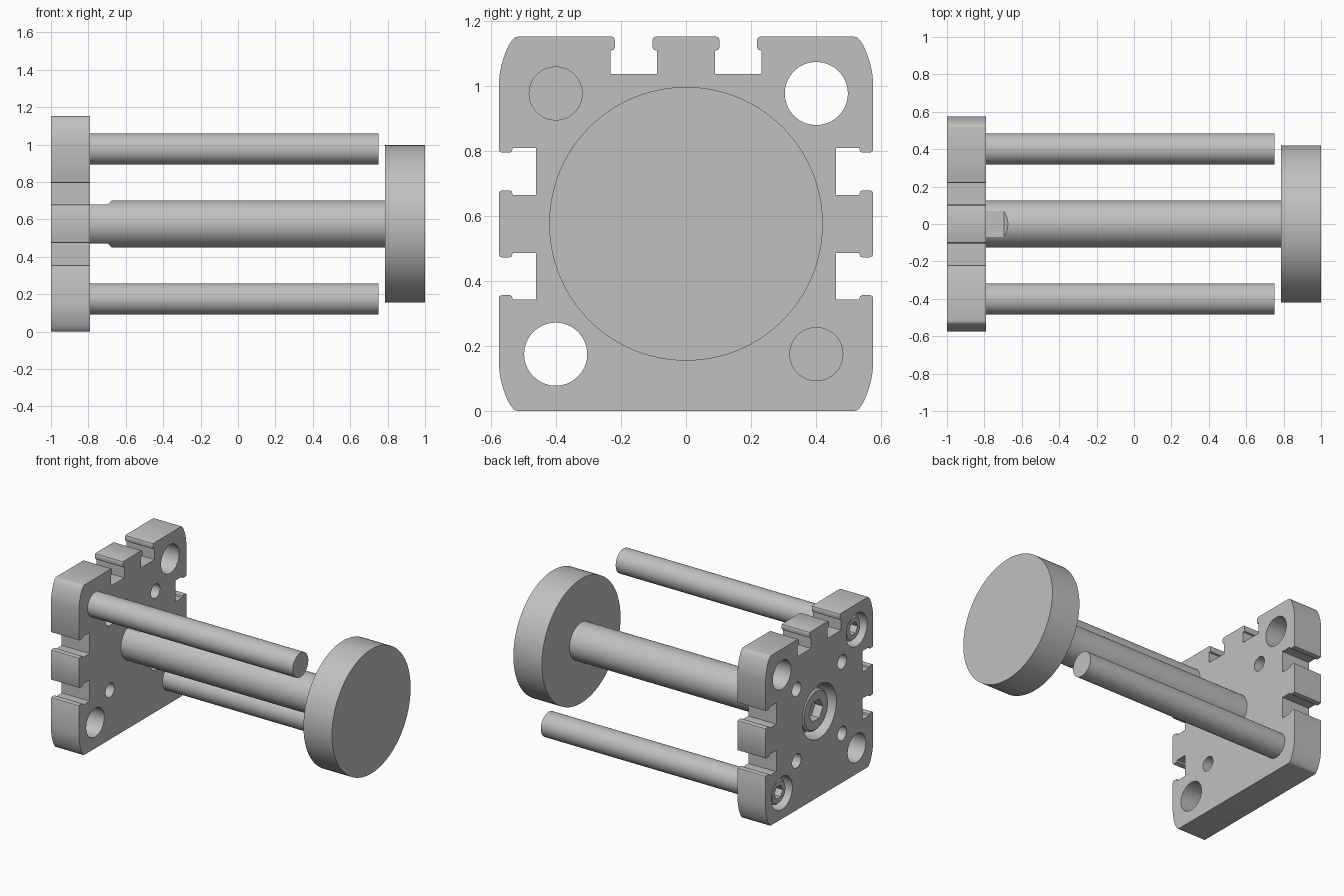
import bpy, bmesh, math
from mathutils import Matrix

cube = bpy.data.objects.get("Cube")
if cube:
    bpy.data.objects.remove(cube)

H = 0.576                 # half size of the plate, also the axis height
BACK, FACE = -1.0, -0.79  # plate end planes along x
CORNER = 0.401            # offset of the corner holes and rods

steel = bpy.data.materials.new("plain_grey")
steel.use_nodes = True
grey = (0.53, 0.53, 0.53, 1)
steel.diffuse_color = grey
steel.node_tree.nodes["Principled BSDF"].inputs["Base Color"].default_value = grey


def finish(name, bm):
    bmesh.ops.recalc_face_normals(bm, faces=bm.faces)
    mesh = bpy.data.meshes.new(name)
    bm.to_mesh(mesh)
    bm.free()
    ob = bpy.data.objects.new(name, mesh)
    bpy.context.collection.objects.link(ob)
    mesh.materials.append(steel)
    return ob


def rod(name, r, x0, x1, y=0, z=0, sides=64, chamfer=0):
    """Cylinder along x; y and z are measured from the plate centre."""
    bm = bmesh.new()
    place = Matrix.Translation(((x0 + x1) / 2, y, z + H)) @ Matrix.Rotation(math.pi / 2, 4, 'Y')
    bmesh.ops.create_cone(bm, cap_ends=True, segments=sides, radius1=r, radius2=r,
                          depth=x1 - x0, matrix=place)
    if chamfer:
        rim = [e for e in bm.edges if all(v.co.x < x0 + 1e-4 for v in e.verts)]
        bmesh.ops.bevel(bm, geom=rim, offset=chamfer, segments=1, affect='EDGES')
    return finish(name, bm)


def prism(name, points, axis, a, b):
    """Extrude a 2D outline: axis X takes (y, z), axis Y takes (x, z)."""
    bm = bmesh.new()
    if axis == 'X':
        verts = [bm.verts.new((a, p, q + H)) for p, q in points]
        move = (b - a, 0, 0)
    else:
        verts = [bm.verts.new((p, a, q + H)) for p, q in points]
        move = (0, b - a, 0)
    face = bm.faces.new(verts)
    out = bmesh.ops.extrude_face_region(bm, geom=[face])
    bmesh.ops.translate(bm, vec=move, verts=[g for g in out["geom"] if isinstance(g, bmesh.types.BMVert)])
    return finish(name, bm)


def cut(ob, cutter):
    cutter.hide_render = True
    mod = ob.modifiers.new("cut", 'BOOLEAN')
    mod.operation = 'DIFFERENCE'
    mod.solver = 'EXACT'
    mod.object = cutter
    bpy.context.view_layer.objects.active = ob
    bpy.ops.object.modifier_apply(modifier=mod.name)
    bpy.data.objects.remove(cutter)


# Plate outline, built for the +y half and mirrored
def slot(centre):
    """T-slot as (position along edge, depth) pairs."""
    half = [(0.068, 0), (0.061, 0.003), (0.058, 0.01), (0.058, 0.033),
            (0.061, 0.04), (0.072, 0.043), (0.072, 0.115)]
    return [(centre - u, d) for u, d in half] + [(centre + u, d) for u, d in reversed(half)]


R = 0.29                  # large corner arc, then a small round onto the top
corner = [(H - R + R * math.cos(t), 0.42 + R * math.sin(t))
          for t in [math.radians(i * 3) for i in range(10)]]
corner += [(0.533, 0.568), (0.526, 0.574), (0.516, H)]

outline = [(y, -z) for y, z in reversed(corner)]
for c in (-0.161, 0.161):
    outline += [(H - d, u) for u, d in slot(c)]
outline += corner
outline += [(u, H - d) for u, d in reversed(slot(0.161))]
outline += [(-y, z) for y, z in reversed(outline)]
plate = prism("end_plate", outline, 'X', BACK, FACE)

# Through holes: two large corner holes and four small ones
for s in (1, -1):
    cut(plate, rod("cutter", 0.097, -1.1, -0.7, s * CORNER, s * CORNER))
    for t in (1, -1):
        cut(plate, rod("cutter", 0.048, -1.1, -0.7, s * 0.243, t * 0.243, 32))

parts = [plate]


# Socket screw sunk in a counterbore
def socket_screw(name, bore, head, hexagon, y, z):
    cut(plate, rod("cutter", bore, -1.1, -0.88, y, z))
    screw = rod(name, head, -0.975, -0.87, y, z, 64, 0.012)
    cut(screw, rod("cutter", hexagon, -1.1, -0.915, y, z, 6))
    parts.append(screw)


socket_screw("centre_screw", 0.183, 0.14, 0.075, 0, 0)
for label, s in (("upper", -1), ("lower", 1)):
    y, z = s * CORNER, -s * CORNER
    socket_screw(label + "_screw", 0.112, 0.085, 0.045, y, z)
    parts.append(rod(label + "_guide_rod", 0.083, FACE - 0.01, 0.75, y, z))

# Central shaft with two wrench flats next to the plate
shaft = rod("central_shaft", 0.1255, FACE - 0.01, 0.79, sides=96)
for s in (1, -1):
    flat = [(-0.9, s * 0.105), (-0.695, s * 0.105), (-0.67, s * 0.13), (-0.67, s * 0.2), (-0.9, s * 0.2)]
    cut(shaft, prism("cutter", flat, 'Y', -0.3, 0.3))
parts.append(shaft)

# Pressure disc
parts.append(rod("end_disc", 0.421, 0.786, 1.0, sides=128))

bpy.ops.object.select_all(action='DESELECT')
for ob in parts:
    ob.select_set(True)
bpy.context.view_layer.objects.active = plate
bpy.ops.object.shade_smooth_by_angle(angle=math.radians(30))
